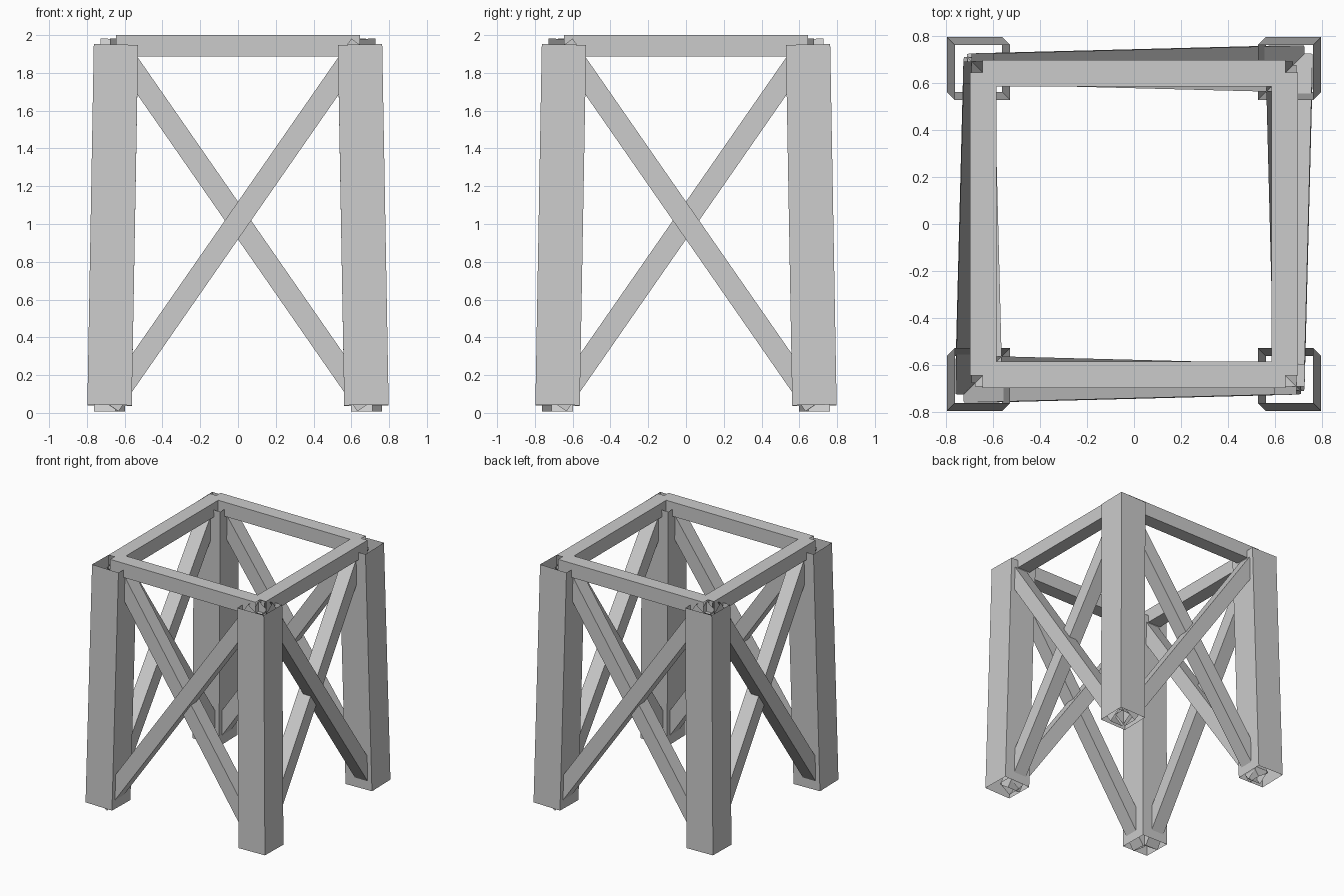
import bpy
from mathutils import Vector

if "Cube" in bpy.data.objects:
    bpy.data.objects.remove(bpy.data.objects["Cube"])

LEG, BAR = 0.235, 0.114          # section widths
BOT, TOP = 0.68, 0.646           # corner positions at foot and head
Z0, Z1 = 0.04, 1.948


def tube(name, a, b, width, normal):
    """Open-ended square tube from a to b, one side facing the normal."""
    a, b = Vector(a), Vector(b)
    axis = (b - a).normalized()
    n = Vector(normal)
    n = (n - axis * n.dot(axis)).normalized()
    s = axis.cross(n)
    h = width / 2
    ring = [n * h + s * h, -n * h + s * h, -n * h - s * h, n * h - s * h]
    verts = [p + r for p in (a, b) for r in ring]
    faces = [(i, (i + 1) % 4, (i + 1) % 4 + 4, i + 4) for i in range(4)]
    mesh = bpy.data.meshes.new(name)
    mesh.from_pydata(verts, [], faces)
    ob = bpy.data.objects.new(name, mesh)
    bpy.context.collection.objects.link(ob)


# Four legs leaning inward
for sx in (-1, 1):
    for sy in (-1, 1):
        tube("leg", (sx * BOT, sy * BOT, Z0), (sx * TOP, sy * TOP, Z1), LEG, (sx, 0, 0))

# Each side: a top beam and two crossed braces, one in front of the other
for side, swap in (("front_back", False), ("left_right", True)):
    for s in (-1, 1):
        def at(u, v, z):
            return (s * v, s * u, z) if swap else (s * u, s * v, z)
        n = at(0, 1, 0)
        tube(side + "_beam", at(-TOP, TOP - 0.003, 1.943), at(TOP, TOP - 0.003, 1.943), BAR, n)
        o = 0.025
        tube(side + "_outer_brace", at(BOT, BOT + o, Z0), at(-TOP, TOP + o, Z1), BAR, n)
        tube(side + "_inner_brace", at(-BOT, BOT - o, Z0), at(TOP, TOP - o, Z1), BAR, n)
